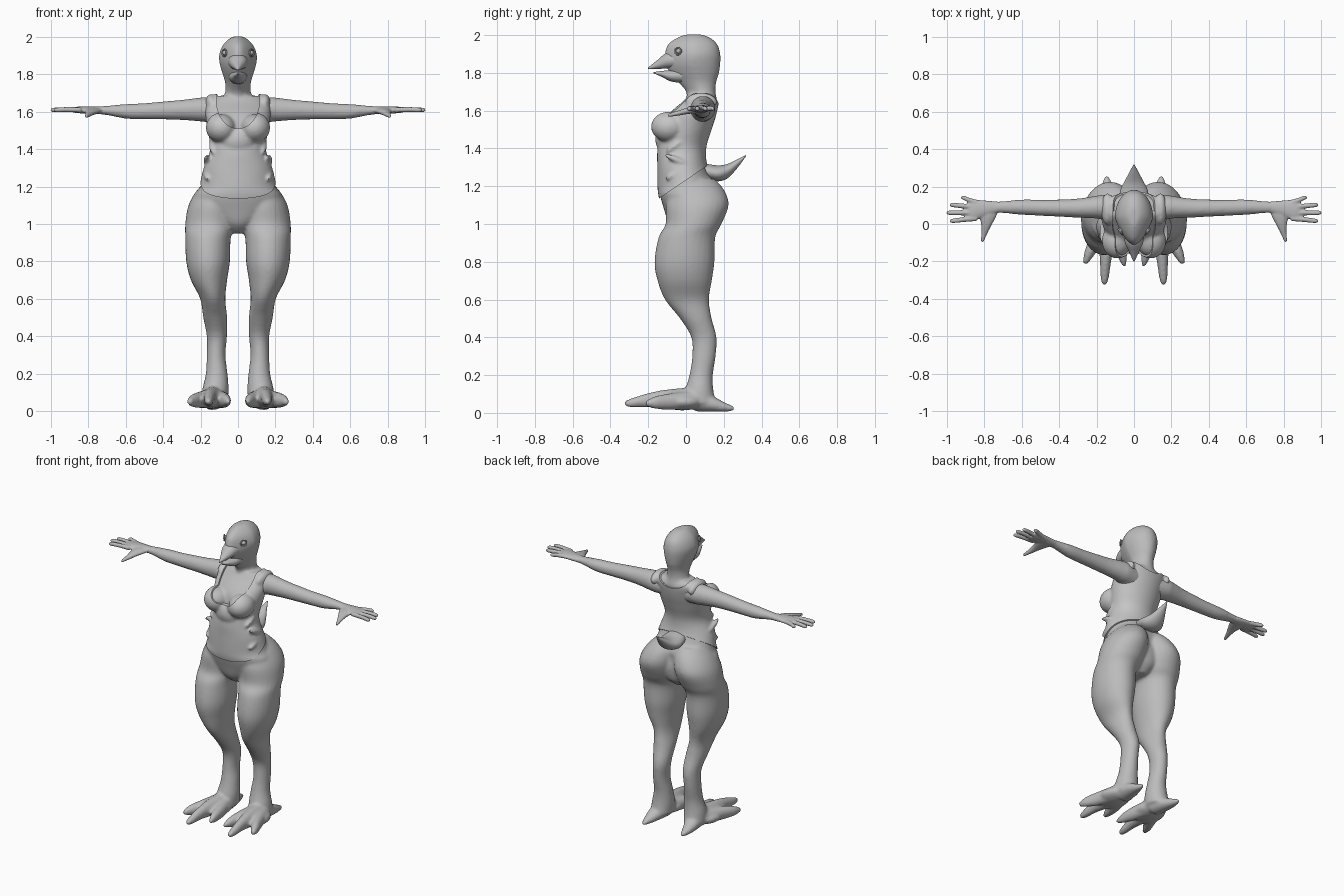
import bpy, bmesh, math
from mathutils import Matrix, Vector

if "Cube" in bpy.data.objects:
    bpy.data.objects.remove(bpy.data.objects["Cube"])


def material(name, v):
    m = bpy.data.materials.new(name)
    m.diffuse_color = (v, v, v, 1)
    m.use_nodes = True
    m.node_tree.nodes["Principled BSDF"].inputs["Base Color"].default_value = m.diffuse_color
    return m


SKIN = material("grey skin", 0.5)
CLOTH = material("light grey cloth", 0.56)
AXES = {'x': (0, 1, 2), 'y': (1, 0, 2), 'z': (2, 0, 1)}


def smooth_rows(rows, n=4):
    """Catmull-Rom resampling of loft rows."""
    out = []
    for i in range(len(rows) - 1):
        p0, p1 = rows[max(i - 1, 0)], rows[i]
        p2, p3 = rows[i + 1], rows[min(i + 2, len(rows) - 1)]
        for k in range(n):
            t = k / n
            out.append([0.5 * (2 * b + (c - a) * t + (2 * a - 5 * b + 4 * c - d) * t * t
                               + (3 * b - a - 3 * c + d) * t ** 3)
                        for a, b, c, d in zip(p0, p1, p2, p3)])
    return out + [list(rows[-1])]


def loft(bm, axis, rows, mirror=False, taper=0.0, seg=28):
    """Elliptical rings (position, centre a, centre b, radius a, radius b) along an axis."""
    it, ia, ib = AXES[axis]
    for side in ((1, -1) if mirror else (1,)):
        rings = []
        for t, ca, cb, ra, rb in smooth_rows(rows):
            ring = []
            for k in range(seg):
                a = 2 * math.pi * k / seg
                c, s = math.cos(a), math.sin(a)
                p = [0, 0, 0]
                p[it] = t
                p[ia] = ca + max(ra, .001) * c * (1 - taper * max(0, -s))
                p[ib] = cb + max(rb, .001) * s
                p[0] *= side
                ring.append(bm.verts.new(p))
            rings.append(ring)
        faces = [bm.faces.new(rings[0]), bm.faces.new(rings[-1][::-1])]
        for r0, r1 in zip(rings, rings[1:]):
            for k in range(seg):
                j = (k + 1) % seg
                faces.append(bm.faces.new((r0[k], r1[k], r1[j], r0[j])))
        bmesh.ops.recalc_face_normals(bm, faces=faces)


def ball(bm, c, r, mirror=False):
    for side in ((1, -1) if mirror else (1,)):
        mat = Matrix.Translation((c[0] * side, c[1], c[2])) @ Matrix.Diagonal((*r, 1))
        bmesh.ops.create_uvsphere(bm, u_segments=24, v_segments=16, radius=1, matrix=mat)


def make(name, bm, mat, voxel=0, smooth=0, cutters=(), angle=60):
    """Turn a bmesh into an object, optionally fused, relaxed and cut."""
    me = bpy.data.meshes.new(name)
    bm.to_mesh(me)
    bm.free()
    ob = bpy.data.objects.new(name, me)
    bpy.context.collection.objects.link(ob)
    if voxel:
        m = ob.modifiers.new("fuse", 'REMESH')
        m.mode, m.voxel_size = 'VOXEL', voxel
        m = ob.modifiers.new("relax", 'SMOOTH')
        m.factor, m.iterations = 0.5, smooth
    for c in cutters:
        m = ob.modifiers.new("cut", 'BOOLEAN')
        m.operation, m.object, m.solver = 'DIFFERENCE', c, 'EXACT'
    if ob.modifiers:
        dg = bpy.context.evaluated_depsgraph_get()
        new = bpy.data.meshes.new_from_object(ob.evaluated_get(dg))
        ob.modifiers.clear()
        ob.data = new
    ob.data.materials.clear()
    ob.data.materials.append(mat)
    bpy.ops.object.select_all(action='DESELECT')
    ob.select_set(True)
    bpy.context.view_layer.objects.active = ob
    bpy.ops.object.shade_smooth_by_angle(angle=math.radians(angle))
    return ob


def torso(bm, grow):
    rows = [(.95, 0, .03, .04, .07), (1.0, 0, .03, .12, .12), (1.08, 0, .025, .22, .142),
            (1.15, 0, .01, .23, .147), (1.2, 0, .008, .2, .15), (1.3, 0, -.018, .175, .125),
            (1.4, 0, -.022, .14, .12), (1.5, 0, .005, .153, .122), (1.58, 0, .03, .165, .122),
            (1.65, 0, .075, .163, .09), (1.685, 0, .08, .12, .065)]
    loft(bm, 'z', [(t + grow * (t > 1.6), a, b, ra + grow, rb + grow)
                   for t, a, b, ra, rb in rows], seg=40)
    g = grow
    ball(bm, (.088, -.09, 1.515), (.075 + g, .086 + g, .072 + g), True)


# body: torso, neck, head, arms, legs and feet fused together
bm = bmesh.new()
torso(bm, 0)
loft(bm, 'z', [(1.6, 0, .09, .1, .07), (1.65, 0, .085, .09, .08), (1.70, 0, .078, .07, .078),
               (1.75, 0, .06, .068, .1), (1.8, 0, .045, .082, .13), (1.85, 0, .035, .097, .147),
               (1.9, 0, .035, .102, .147), (1.95, 0, .035, .085, .132),
               (1.985, 0, .04, .055, .09), (2.003, 0, .04, .025, .045)], taper=.4)
loft(bm, 'x', [(.06, .085, 1.6, .06, .06), (.16, .09, 1.61, .066, .066), (.2, .09, 1.612, .061, .064),
               (.3, .085, 1.61, .051, .054), (.4, .085, 1.607, .046, .048), (.5, .087, 1.603, .043, .043),
               (.6, .09, 1.602, .041, .039), (.7, .09, 1.607, .032, .025),
               (.78, .088, 1.608, .03, .018)], mirror=True)
loft(bm, 'z', [(1.24, .08, .05, .08, .1), (1.18, .105, .06, .115, .142), (1.1, .13, .06, .135, .166),
               (1.0, .146, .04, .136, .148), (.93, .16, .005, .122, .15), (.8, .16, -.008, .117, .159),
               (.7, .155, -.007, .097, .144), (.6, .135, .005, .067, .117), (.5, .122, .052, .064, .084),
               (.4, .113, .095, .054, .067), (.3, .117, .095, .05, .062), (.2, .114, .08, .058, .062),
               (.12, .12, .07, .07, .075), (.05, .125, .07, .07, .09)], mirror=True)
# feet: middle, outer, inner and rear toes with a broad instep
toes = [[(.08, .13, .08, .06, .06), (-.1, .145, .072, .042, .052), (-.2, .152, .067, .03, .038),
         (-.29, .157, .053, .022, .024), (-.325, .158, .05, .01, .012)],
        [(.06, .14, .07, .06, .05), (-.08, .2, .06, .042, .044), (-.16, .238, .055, .03, .034),
         (-.215, .26, .05, .012, .014)],
        [(.06, .12, .07, .05, .05), (-.08, .083, .06, .04, .044), (-.17, .063, .055, .026, .032),
         (-.225, .053, .05, .01, .012)],
        [(.05, .125, .06, .06, .052), (.13, .135, .05, .05, .044), (.2, .143, .032, .032, .026),
         (.255, .146, .022, .012, .012)]]
for rows in toes:
    loft(bm, 'y', rows, mirror=True)
ball(bm, (.142, -.02, .058), (.095, .11, .045), True)
make("body", bm, SKIN, .009, 7)

# hands: palm, thumb and four fingers
bm = bmesh.new()
loft(bm, 'x', [(.72, .09, 1.607, .029, .021), (.8, .082, 1.609, .044, .019), (.86, .074, 1.61, .057, .017),
               (.89, .072, 1.61, .05, .011)], mirror=True)
loft(bm, 'y', [(.1, .77, 1.605, .04, .017), (.05, .78, 1.604, .047, .018), (.0, .788, 1.597, .03, .016),
               (-.05, .8, 1.585, .016, .013), (-.095, .812, 1.576, .008, .008)], mirror=True)
for y0, y1, tip in ((.115, .14, .925), (.09, .102, .985), (.06, .06, 1.002), (.03, .017, .985)):
    loft(bm, 'x', [(.84, y0, 1.61, .014, .014), ((.84 + tip) / 2, (y0 + y1) / 2, 1.612, .0135, .0135),
                   (tip - .015, y1, 1.61, .012, .012), (tip, y1, 1.609, .006, .006)], mirror=True, seg=14)
make("hands", bm, SKIN, .005, 3)

# beak: upper and lower halves, slightly open
bm = bmesh.new()
loft(bm, 'y', [(-.03, 0, 1.865, .06, .045), (-.1, 0, 1.865, .048, .042), (-.15, 0, 1.845, .026, .024),
               (-.2, 0, 1.825, .003, .004)])
make("upper_beak", bm, SKIN)
bm = bmesh.new()
loft(bm, 'y', [(-.02, 0, 1.787, .05, .04), (-.08, 0, 1.785, .043, .03), (-.13, 0, 1.795, .024, .015),
               (-.172, 0, 1.801, .004, .003)])
make("lower_beak", bm, SKIN)

# eyes with lid rims
bm = bmesh.new()
ball(bm, (.068, -.035, 1.915), (.016, .018, .014), True)
make("eyes", bm, SKIN)
for side, label in ((1, "left"), (-1, "right")):
    bpy.ops.mesh.primitive_torus_add(major_radius=.019, minor_radius=.004, major_segments=24,
                                     minor_segments=8, location=(.073 * side, -.043, 1.915))
    rim = bpy.context.object
    rim.name = label + "_eyelid"
    rim.rotation_euler = Vector((.8 * side, -.6, .05)).to_track_quat('Z', 'Y').to_euler()
    rim.data.materials.append(SKIN)
    bpy.ops.object.shade_smooth_by_angle(angle=math.radians(60))

# tail: flattened, curving up to a point
bm = bmesh.new()
loft(bm, 'y', [(.06, 0, 1.285, .05, .035), (.11, 0, 1.278, .07, .04), (.17, 0, 1.268, .076, .042),
               (.22, 0, 1.28, .055, .038), (.27, 0, 1.318, .028, .024), (.318, 0, 1.362, .003, .003)])
make("tail", bm, SKIN)

# cutters for the neckline front, neckline back and slanted hem
bm = bmesh.new()
loft(bm, 'y', [(-.4, 0, 1.66, .115, .15), (.07, 0, 1.66, .115, .15)], seg=48)
front_cut = make("neck_front_cutter", bm, CLOTH)
bm = bmesh.new()
loft(bm, 'y', [(.05, 0, 1.72, .118, .08), (.4, 0, 1.72, .118, .08)], seg=48)
back_cut = make("neck_back_cutter", bm, CLOTH)
bm = bmesh.new()
th = math.atan(.68)
pos = Vector((0, -.15, 1.13)) - Vector((0, -math.sin(th), math.cos(th)))
bmesh.ops.create_cube(bm, size=2, matrix=Matrix.Translation(pos) @ Matrix.Rotation(th, 4, 'X'))
hem_cut = make("hem_cutter", bm, CLOTH)
cutters = (front_cut, back_cut, hem_cut)

# tank top: grown torso with cloth draped below the bust and straps on the shoulders
bm = bmesh.new()
torso(bm, .009)
ball(bm, (0, -.085, 1.45), (.1, .078, .09))
ball(bm, (.142, .08, 1.645), (.034, .085, .05), True)
for z, tilt in ((1.27, .5), (1.34, -.4), (1.42, .6)):       # side folds
    for s in (1, -1):
        mat = (Matrix.Translation(((.165 if z < 1.4 else .135) * s, -.05, z))
               @ Matrix.Rotation(tilt, 4, 'X') @ Matrix.Diagonal((.02, .07, .016, 1)))
        bmesh.ops.create_uvsphere(bm, u_segments=16, v_segments=12, radius=1, matrix=mat)
make("tank_top", bm, CLOTH, .009, 5, cutters, angle=45)
for c in cutters:
    bpy.data.objects.remove(c)
